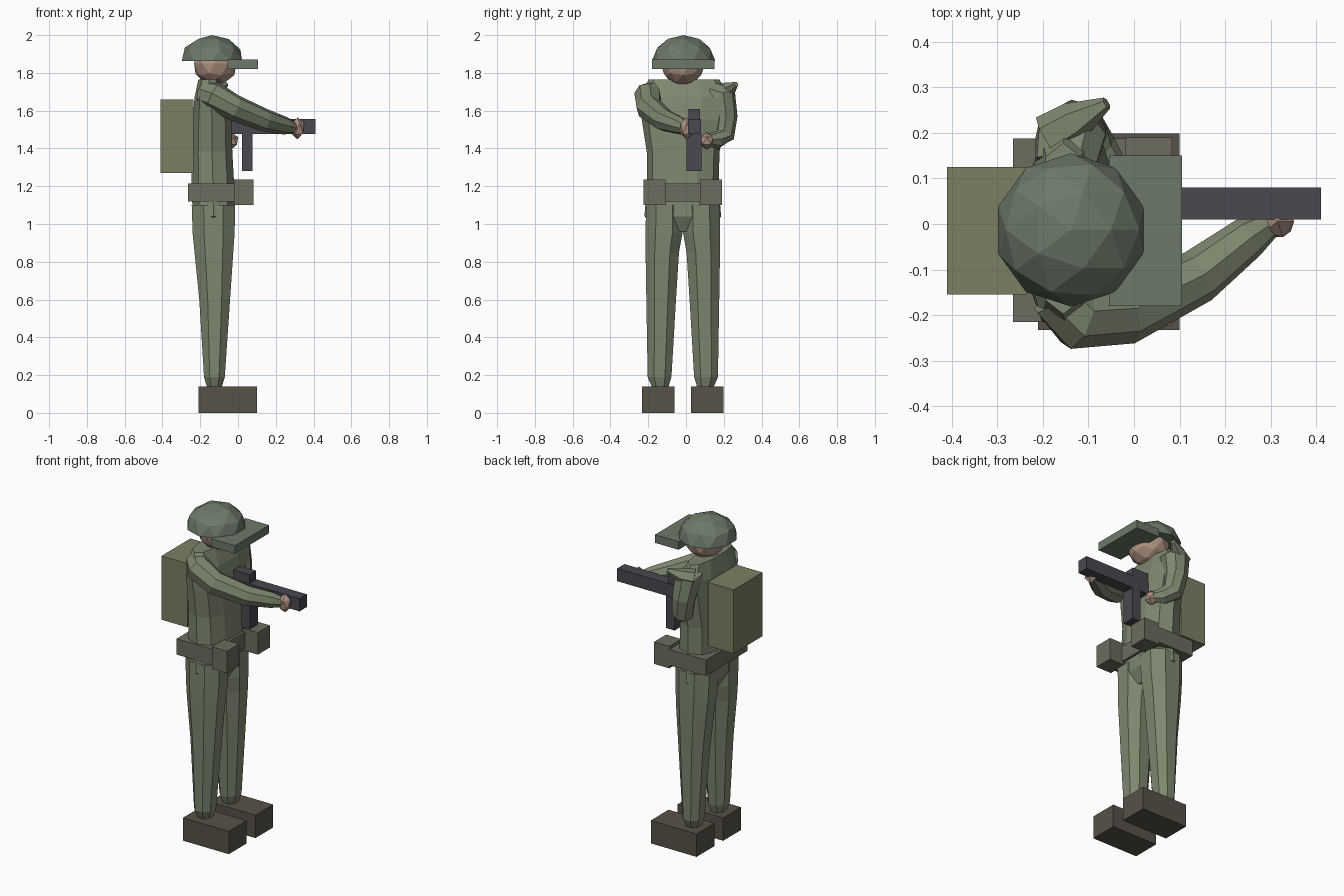
import bpy, bmesh, math
from mathutils import Vector

if "Cube" in bpy.data.objects:
    bpy.data.objects.remove(bpy.data.objects["Cube"])


def material(name, rgb):
    m = bpy.data.materials.new(name)
    m.diffuse_color = (*rgb, 1)
    m.use_nodes = True
    m.node_tree.nodes["Principled BSDF"].inputs["Base Color"].default_value = m.diffuse_color
    return m


CLOTH = material("cloth", (0.21, 0.245, 0.16))
HELMET = material("helmet_green", (0.15, 0.19, 0.14))
PACK = material("canvas", (0.20, 0.215, 0.125))
WEB = material("webbing", (0.15, 0.15, 0.11))
BOOT = material("leather", (0.095, 0.085, 0.065))
STEEL = material("gunmetal", (0.065, 0.065, 0.08))
SKIN = material("skin", (0.44, 0.29, 0.22))


def finish(name, bm, mat):
    bmesh.ops.recalc_face_normals(bm, faces=bm.faces)
    me = bpy.data.meshes.new(name)
    bm.to_mesh(me)
    bm.free()
    ob = bpy.data.objects.new(name, me)
    me.materials.append(mat)
    bpy.context.collection.objects.link(ob)
    return ob


def box(name, x, y, z, mat):
    bm = bmesh.new()
    bmesh.ops.create_cube(bm, size=1)
    for v in bm.verts:
        v.co = Vector([(a + b) / 2 + c * (b - a) for (a, b), c in zip((x, y, z), v.co)])
    return finish(name, bm, mat)


def ball(name, centre, radius, mat, subdiv=2, half=False):
    bm = bmesh.new()
    bmesh.ops.create_icosphere(bm, subdivisions=subdiv, radius=1)
    if half:
        bmesh.ops.bisect_plane(bm, geom=bm.verts[:] + bm.edges[:] + bm.faces[:], dist=1e-4,
                               plane_co=(0, 0, 0), plane_no=(0, 0, -1), clear_outer=True)
        bmesh.ops.holes_fill(bm, edges=[e for e in bm.edges if e.is_boundary])
    for v in bm.verts:
        v.co = Vector([c + r * p for c, r, p in zip(centre, radius, v.co)])
    return finish(name, bm, mat)


def loft_rings(name, rings, mat):
    bm = bmesh.new()
    rows = [[bm.verts.new(p) for p in ring] for ring in rings]
    n = len(rows[0])
    for a, b in zip(rows, rows[1:]):
        for i in range(n):
            bm.faces.new((a[i], a[(i + 1) % n], b[(i + 1) % n], b[i]))
    bm.faces.new(rows[0])
    bm.faces.new(rows[-1])
    return finish(name, bm, mat)


def stack(name, sections, mat, sides=8, power=1.0):
    """Loft of level sections: (z, x min, x max, y min, y max)."""
    def bend(t):
        return math.copysign(abs(t) ** power, t)
    rings = []
    for z, x0, x1, y0, y1 in sections:
        ring = []
        for i in range(sides):
            a = 2 * math.pi * (i + 0.5) / sides
            k = math.cos(math.pi / sides) ** power
            ring.append(((x0 + x1) / 2 + (x1 - x0) / 2 * bend(math.cos(a)) / k,
                         (y0 + y1) / 2 + (y1 - y0) / 2 * bend(math.sin(a)) / k, z))
        rings.append(ring)
    return loft_rings(name, rings, mat)


def limb(name, path, mat, sides=8):
    """Loft along a path of (x, y, z, radius)."""
    pts = [Vector(p[:3]) for p in path]
    u = Vector((0, 0, 1))
    rings = []
    for i, p in enumerate(pts):
        t = (pts[min(i + 1, len(pts) - 1)] - pts[max(i - 1, 0)]).normalized()
        u = (u - t * u.dot(t)).normalized()
        w = t.cross(u)
        rings.append([p + path[i][3] * (math.cos(a) * u + math.sin(a) * w)
                      for a in (2 * math.pi * (k + 0.5) / sides for k in range(sides))])
    return loft_rings(name, rings, mat)


MID = -0.017  # body centre line in y

# Head and helmet
ball("head", (-0.12, MID, 1.85), (0.118, 0.118, 0.118), SKIN)
ball("helmet", (-0.138, -0.013, 1.863), (0.168, 0.168, 0.137), HELMET, half=True)
box("helmet_brim", (-0.055, 0.105), (-0.18, 0.15), (1.82, 1.87), HELMET)

# Torso
stack("torso", [(0.96, -0.20, -0.06, -0.13, 0.10),
                (1.04, -0.24, -0.02, -0.212, 0.178),
                (1.20, -0.245, -0.02, -0.20, 0.165),
                (1.38, -0.245, -0.03, -0.20, 0.17),
                (1.55, -0.24, -0.035, -0.225, 0.20),
                (1.67, -0.23, -0.06, -0.24, 0.22),
                (1.765, -0.21, -0.10, -0.19, 0.17)], CLOTH, sides=10, power=0.8)

# Legs and boots, mirrored about the centre line
for side, s in (("right", -1), ("left", 1)):
    secs = []
    for z, x0, x1, inner, outer in [(0.14, -0.165, -0.085, 0.075, 0.165),
                                    (0.19, -0.18, -0.07, 0.060, 0.186),
                                    (0.60, -0.205, -0.042, 0.036, 0.193),
                                    (0.85, -0.23, -0.025, 0.020, 0.197),
                                    (0.95, -0.24, -0.018, 0.002, 0.197),
                                    (1.10, -0.245, -0.015, 0.0, 0.195)]:
        secs.append((z, x0, x1, *sorted((MID + s * inner, MID + s * outer))))
    stack(side + "_leg", secs, CLOTH, power=0.9)
    box(side + "_boot", (-0.21, 0.10), sorted((MID + s * 0.043, MID + s * 0.215)), (0, 0.14), BOOT)
    box(side + "_pouch", (-0.02, 0.083), sorted((MID + s * 0.091, MID + s * 0.207)), (1.10, 1.235), WEB)

# Right arm reaching along the gun
limb("right_arm", [(-0.165, -0.15, 1.69, 0.07), (-0.125, -0.20, 1.675, 0.077),
                   (-0.02, -0.195, 1.615, 0.070), (0.14, -0.115, 1.55, 0.060),
                   (0.25, -0.030, 1.520, 0.047), (0.30, 0.002, 1.508, 0.03)], CLOTH)
ball("right_hand", (0.315, 0.005, 1.506), (0.04, 0.04, 0.058), SKIN, subdiv=1)

# Left arm folded to the grip, with a pointed shoulder
limb("left_arm", [(-0.15, 0.13, 1.69, 0.07), (-0.14, 0.19, 1.675, 0.08),
                  (-0.13, 0.205, 1.57, 0.068), (-0.115, 0.195, 1.47, 0.062),
                  (-0.08, 0.155, 1.445, 0.05), (-0.045, 0.12, 1.445, 0.034)], CLOTH)
limb("left_shoulder_fold", [(-0.19, 0.19, 1.70, 0.05), (-0.13, 0.225, 1.71, 0.045),
                            (-0.06, 0.265, 1.74, 0.014)], CLOTH, sides=6)
ball("left_hand", (-0.035, 0.11, 1.44), (0.04, 0.04, 0.045), SKIN, subdiv=1)

# Belt and backpack
box("belt", (-0.265, -0.005), (-0.215, 0.187), (1.118, 1.215), WEB)
box("backpack", (-0.41, -0.235), (-0.155, 0.125), (1.27, 1.66), PACK)

# Gun
box("gun_body", (-0.06, 0.41), (0.01, 0.08), (1.477, 1.555), STEEL)
box("gun_magazine", (0.02, 0.078), (0.003, 0.082), (1.28, 1.477), STEEL)
box("gun_sight", (-0.04, 0.07), (0.012, 0.075), (1.555, 1.61), STEEL)
